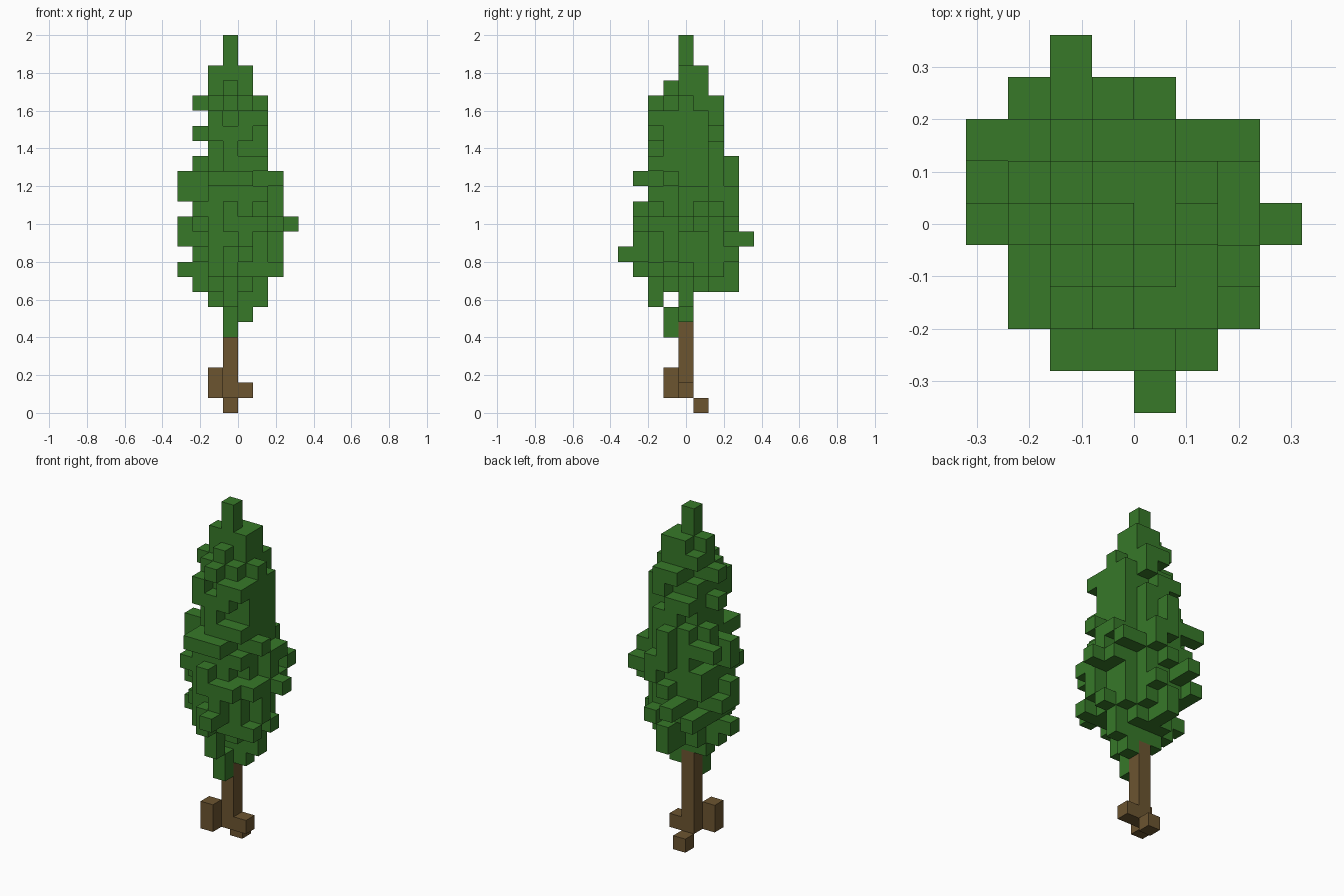
import bpy, bmesh, math, random
from mathutils import Vector

if "Cube" in bpy.data.objects:
    bpy.data.objects.remove(bpy.data.objects["Cube"])
rng = random.Random(5)
CELL = 0.08
SIDES = [Vector(v) for v in ((1, 0, 0), (-1, 0, 0), (0, 1, 0), (0, -1, 0), (0, 0, 1), (0, 0, -1))]


def material(name, colour):
    mat = bpy.data.materials.new(name)
    mat.use_nodes = True
    mat.diffuse_color = (*colour, 1)
    mat.node_tree.nodes["Principled BSDF"].inputs["Base Color"].default_value = (*colour, 1)
    return mat


def block_object(name, cells, mat):
    """Mesh made only of the outward faces of a set of grid cells."""
    bm = bmesh.new()
    for cell in sorted(cells):
        centre = Vector(((cell[0] - 3.5), (cell[1] - 4), (cell[2] + 0.5))) * CELL
        for n in SIDES:
            if tuple(int(c + d) for c, d in zip(cell, n)) in cells:
                continue
            u = Vector((n.y, n.z, n.x))
            v = n.cross(u)
            corners = (u + v, v - u, -u - v, u - v)
            bm.faces.new([bm.verts.new(centre + (n + c) * CELL / 2) for c in corners])
    bmesh.ops.remove_doubles(bm, verts=bm.verts, dist=CELL / 100)
    mesh = bpy.data.meshes.new(name)
    bm.to_mesh(mesh)
    bm.free()
    mesh.materials.append(mat)
    obj = bpy.data.objects.new(name, mesh)
    bpy.context.collection.objects.link(obj)


# Foliage limits per layer, bottom to top: first and last column, first and last row
FIRST_LAYER = 8
LAYERS = "1527 0617 1607 0618 0717 1617 0627 0617 1527 2526 1526 2526 1526".split()
# Solid core radius of each layer, in cells
CORES = (1.7, 2.2, 2.42, 2.42, 2.56, 2.56, 2.42, 2.42, 2.2, 2.05, 1.95, 1.95, 1.5)
# Overall plan of the crown: first and last column of each row
PLAN = "44 25 16 16 07 06 06 14 22".split()


def in_plan(i, j):
    return int(PLAN[j][0]) <= i <= int(PLAN[j][1])


def distance(cell):
    return math.hypot(cell[0] - 3.35, cell[1] - 4)


def reach(cells, cell, axis):
    """Fill from a tip cell inward along one axis until the crown is met."""
    pos, middle = list(cell), (3, 4)[axis]
    while tuple(pos) not in cells:
        cells.add(tuple(pos))
        if pos[axis] == middle:
            break
        pos[axis] += 1 if pos[axis] < middle else -1


# Crown: solid core, ragged shell, and a tip at each layer's limits
foliage = set()
for k, (limits, core) in enumerate(zip(LAYERS, CORES), FIRST_LAYER):
    x0, x1, y0, y1 = map(int, limits)
    allowed = [(i, j, k) for i in range(x0, x1 + 1) for j in range(y0, y1 + 1) if in_plan(i, j)]
    for cell in sorted(allowed, key=distance):
        beyond = distance(cell) - core
        touching = any((cell[0] + a, cell[1] + b, k) in foliage
                       for a, b in ((1, 0), (-1, 0), (0, 1), (0, -1)))
        if beyond < 0 or (touching and beyond < 0.65 and rng.random() < 0.6 - 0.6 * beyond):
            foliage.add(cell)
    for axis, limit in ((0, x0), (0, x1), (1, y0), (1, y1)):
        line = [c for c in allowed if c[axis] == limit]
        if not any(c in foliage for c in line):
            reach(foliage, min(line, key=distance), axis)

# Corner tips around the widest part
for tip in ((6, 6, 13), (1, 2, 13), (0, 6, 15), (6, 2, 12), (6, 2, 9)):
    reach(foliage, tip, 0)
reach(foliage, (1, 7, 10), 1)

# Fill any column of the plan that is still open
for j in range(len(PLAN)):
    for i in range(int(PLAN[j][0]), int(PLAN[j][1]) + 1):
        if not any((i, j, k) in foliage for k in range(FIRST_LAYER, 21)):
            reach(foliage, (i, j, rng.choice((9, 11, 12, 15))), 0)

# Pointed top
foliage |= {(i, j, 21) for i in (2, 3, 4) for j in (4, 5)}
foliage |= {(3, 3, 21), (3, 3, 20), (2, 4, 22), (3, 4, 22), (4, 4, 22), (4, 5, 22), (3, 5, 22)}
foliage |= {(3, 4, 23), (3, 4, 24)}

# Hanging leaves under the crown
foliage |= {(i, 4, 7) for i in (2, 3, 4, 5)}
foliage |= {(3, 2, 7), (3, 2, 8), (4, 4, 6), (3, 3, 6), (3, 3, 5)}
block_object("foliage", foliage, material("leaf green", (0.038, 0.19, 0.022)))

# Trunk with root blocks
trunk = {(3, 4, k) for k in range(1, 7)}
trunk |= {(2, 3, 1), (2, 3, 2), (4, 4, 1), (3, 5, 0)}
block_object("trunk", trunk, material("bark brown", (0.15, 0.09, 0.03)))
